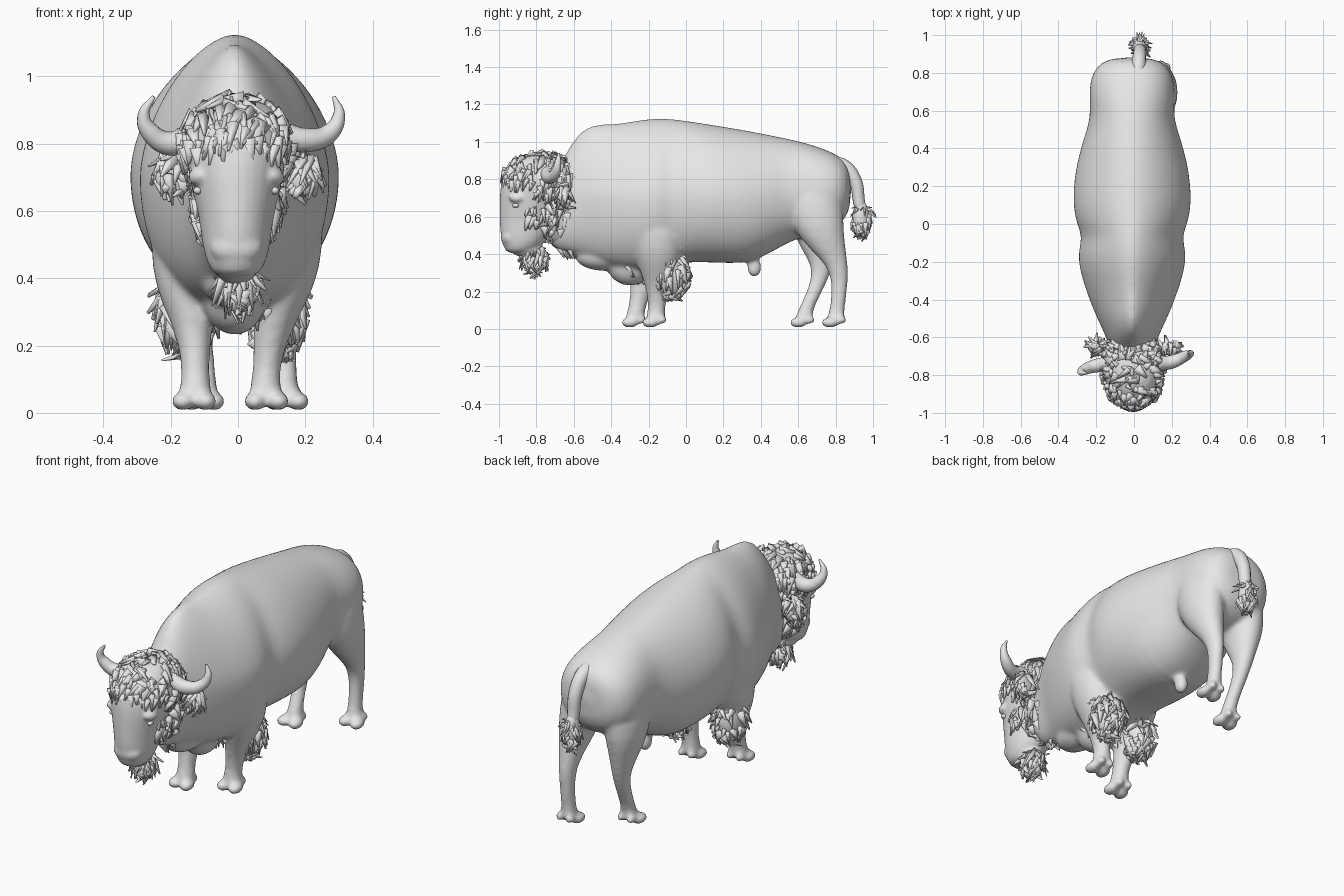
import bpy
import bmesh
import math
import random
from mathutils import Matrix, Vector

random.seed(7)
cube = bpy.data.objects.get("Cube")
if cube:
    bpy.data.objects.remove(cube, do_unlink=True)

grey = bpy.data.materials.new("plain grey")
grey.use_nodes = True
grey.diffuse_color = (0.8, 0.8, 0.8, 1)
grey.node_tree.nodes["Principled BSDF"].inputs["Base Color"].default_value = (0.8, 0.8, 0.8, 1)


def finish(name, bm):
    """Turn a bmesh into a smooth, coloured object."""
    bmesh.ops.recalc_face_normals(bm, faces=bm.faces)
    mesh = bpy.data.meshes.new(name)
    bm.to_mesh(mesh)
    bm.free()
    mesh.materials.append(grey)
    mesh.shade_smooth()
    obj = bpy.data.objects.new(name, mesh)
    bpy.context.collection.objects.link(obj)
    return obj


def blend(obj, voxel, steps):
    """Fuse overlapping volumes into one skin."""
    obj.modifiers.new("round", 'SUBSURF').levels = 1
    obj.modifiers["round"].render_levels = 1
    fuse = obj.modifiers.new("fuse", 'REMESH')
    fuse.mode = 'VOXEL'
    fuse.voxel_size = voxel
    fuse.use_smooth_shade = True
    relax = obj.modifiers.new("relax", 'SMOOTH')
    relax.factor = 0.5
    relax.iterations = steps


def loft(bm, rings):
    """Skin a row of equal point rings and cap both ends."""
    rows = [[bm.verts.new(p) for p in ring] for ring in rings]
    n = len(rows[0])
    for a, b in zip(rows, rows[1:]):
        for i in range(n):
            j = (i + 1) % n
            bm.faces.new((a[i], a[j], b[j], b[i]))
    bm.faces.new(rows[0])
    bm.faces.new(rows[-1])


def angles(n):
    return [math.tau * i / n for i in range(n)]


def flat_ring(x, y, z, rx, ry):
    return [(x + rx * math.cos(t), y + ry * math.sin(t), z) for t in angles(16)]


def body_ring(y, low, high, w, p):
    """Upright section: sloping back above, full belly below."""
    mid = low + 0.48 * (high - low)
    ring = []
    for t in angles(32):
        c, s = math.cos(t), math.sin(t)
        x = math.copysign(abs(c) ** (p if s > 0 else 0.82), c) * w
        z = mid + s ** p * (high - mid) if s > 0 else mid + s * (mid - low)
        ring.append((x - 0.01, y, z))
    return ring


def ball(bm, centre, radii, tilt=0.0):
    m = Matrix.Translation(centre) @ Matrix.Rotation(tilt, 4, 'Y') @ Matrix.Diagonal((*radii, 1))
    bmesh.ops.create_uvsphere(bm, u_segments=16, v_segments=10, radius=1, matrix=m)


def tuft(bm, point, direction, length, width):
    """One pointed lock of hair rooted near a point."""
    d = Vector(direction).normalized()
    m = (Matrix.Translation(Vector(point) + d * length * 0.2)
         @ d.to_track_quat('Z', 'Y').to_matrix().to_4x4()
         @ Matrix.Rotation(random.uniform(0, math.pi), 4, 'Z')
         @ Matrix.Diagonal((1, 0.6, 1, 1)))
    bmesh.ops.create_cone(bm, cap_ends=True, segments=6, radius1=width,
                          radius2=width * 0.2, depth=length, matrix=m)


def wool(bm, centre, radii, count, length, width, keep=lambda p: True, lift=0.15):
    """Lay drooping locks close along an ellipsoid."""
    centre = Vector(centre)
    made = 0
    while made < count:
        n = Vector([random.gauss(0, 1) for _ in range(3)]).normalized()
        p = centre + Vector(a * b for a, b in zip(n, radii))
        if keep(p):
            flow = Vector([random.uniform(-0.5, 0.5) for _ in range(3)]) - Vector((0, 0, 1))
            flow -= n * flow.dot(n)
            tuft(bm, p, flow.normalized() + n * lift,
                 length * random.uniform(0.7, 1.3), width * random.uniform(0.7, 1.3))
            made += 1


def tapered_curve(name, points, thickness):
    """Round rod along (x, y, z, relative radius) points."""
    curve = bpy.data.curves.new(name, 'CURVE')
    curve.dimensions = '3D'
    curve.bevel_depth = thickness
    curve.bevel_resolution = 4
    curve.use_fill_caps = True
    spline = curve.splines.new('BEZIER')
    spline.bezier_points.add(len(points) - 1)
    for knot, (x, y, z, r) in zip(spline.bezier_points, points):
        knot.co = (x, y, z)
        knot.radius = r
        knot.handle_left_type = knot.handle_right_type = 'AUTO'
    curve.materials.append(grey)
    bpy.context.collection.objects.link(bpy.data.objects.new(name, curve))


# Trunk: y, underside, back line, half width, peakedness
trunk = [(-.76, .46, .80, .08, 1), (-.67, .41, .88, .115, 1), (-.61, .40, 1, .135, 1.15),
         (-.55, .38, 1.07, .16, 1.3), (-.48, .35, 1.1, .195, 1.35), (-.38, .32, 1.095, .235, 1.3),
         (-.25, .30, 1.12, .278, 1.25), (-.15, .31, 1.13, .29, 1.22), (-.07, .34, 1.125, .262, 1.2),
         (0, .355, 1.115, .295, 1.18), (.1, .355, 1.1, .315, 1.15), (.22, .35, 1.08, .31, 1.12),
         (.34, .35, 1.06, .29, 1.1), (.46, .41, 1.035, .255, 1.05), (.56, .47, 1.015, .22, 1),
         (.66, .5, .99, .228, .95), (.76, .52, .955, .224, .92), (.83, .56, .92, .195, .9),
         (.885, .64, .86, .12, .9)]
bm = bmesh.new()
loft(bm, [body_ring(*r) for r in trunk])

# Legs: x, y, z, x radius, y radius
front_leg = [(.15, -.17, .65, .11, .16), (.15, -.155, .48, .105, .135), (.14, -.15, .38, .092, .125),
             (.115, -.15, .29, .07, .09), (.095, -.155, .21, .05, .06),
             (.085, -.155, .13, .041, .047), (.08, -.16, .08, .046, .05), (.085, -.165, .04, .055, .055)]
rear_leg = [(.12, .65, .84, .08, .14), (.125, .68, .68, .106, .165), (.137, .705, .54, .1, .14),
            (.14, .755, .43, .07, .1), (.14, .81, .34, .046, .058), (.14, .825, .25, .037, .044),
            (.14, .81, .12, .034, .04), (.14, .805, .08, .04, .044), (.145, .795, .04, .048, .05)]


def leg(bm, shape, side, dx, dy):
    """Mirror a leg and swing its lower part by a stride."""
    rings = []
    for x, y, z, rx, ry in shape:
        swing = min(1, max(0, (0.55 - z) / 0.45))
        rings.append((side * x + dx * swing, y + dy * swing, z, rx, ry))
    loft(bm, [flat_ring(*r) for r in rings])
    x, y = rings[-1][:2]
    for toe in (-1, 1):
        ball(bm, (x + toe * .034, y - .025, .034), (.036, .05, .028))
        ball(bm, (x + toe * .028, y + .035, .048), (.024, .03, .024))


leg(bm, front_leg, 1, 0, 0)
leg(bm, front_leg, -1, -.045, -.11)
leg(bm, rear_leg, 1, 0, 0)
leg(bm, rear_leg, -1, .04, -.17)
chaps = [(.115, -.075, .29), (-.155, -.15, .29)]
for c in chaps:
    ball(bm, c, (.076, .082, .125))
ball(bm, (-.01, -.30, .35), (.10, .13, .12))
ball(bm, (-.01, -.44, .39), (.10, .16, .08))
ball(bm, (-.01, .365, .33), (.035, .04, .055))
blend(finish("body_and_legs", bm), 0.012, 8)

# Head: skull, muzzle, jaw and brows
skull = [(-.90, .40, .06, .055), (-.875, .44, .088, .105), (-.86, .5, .104, .135),
         (-.845, .58, .112, .155), (-.825, .66, .135, .175), (-.81, .74, .15, .19),
         (-.79, .82, .155, .195), (-.775, .88, .135, .165), (-.76, .935, .08, .09)]
bm = bmesh.new()
loft(bm, [flat_ring(-.005, *r) for r in skull])
ball(bm, (-.005, -.75, .78), (.165, .17, .14))
ball(bm, (-.005, -.94, .49), (.082, .052, .055))
ball(bm, (-.005, -.85, .43), (.065, .09, .05))
ball(bm, (-.005, -.68, .60), (.12, .09, .16))
for s in (-1, 1):
    ball(bm, (s * .105 - .005, -.90, .705), (.04, .05, .03), s * .4)
    ball(bm, (s * .19, -.65, .70), (.06, .025, .06), s * .6)
blend(finish("head", bm), 0.009, 3)

# Eyes
bm = bmesh.new()
for s in (-1, 1):
    ball(bm, (s * .114 - .005, -.91, .66), (.014, .018, .012))
finish("eyes", bm)

# Woolly cap, cheeks and ear fringes
bm = bmesh.new()
wool(bm, (-.005, -.77, .79), (.16, .205, .145), 280, .07, .026,
     lambda p: p.z > .76 or (p.y > -.8 and p.z > .66))
wool(bm, (-.005, -.70, .64), (.13, .12, .17), 90, .08, .026, lambda p: p.y > -.76)
wool(bm, (-.005, -.79, .60), (.122, .17, .14), 40, .07, .024, lambda p: p.y > -.86 and abs(p.x) > .09)
for s in (-1, 1):
    wool(bm, (s * .19, -.65, .71), (.045, .03, .06), 28, .08, .022)
finish("head_wool", bm)

# Beard and throat fringe
bm = bmesh.new()
wool(bm, (.0, -.81, .375), (.05, .06, .065), 50, .09, .02)
for i in range(120):
    y = random.uniform(-.68, -.2)
    spread = .04 + .12 * (y + .68)
    low = .42 - .5 * max(0, y + .53)
    tuft(bm, (random.uniform(-spread, spread) - .01, y, low + random.uniform(0, .06)),
         (random.uniform(-.3, .3), random.uniform(.2, .8), -1), random.uniform(.06, .11), .024)
finish("beard_and_chest_hair", bm)

# Shaggy hair on the forelegs
bm = bmesh.new()
for c in chaps:
    wool(bm, c, (.078, .086, .125), 95, .085, .022)
finish("foreleg_hair", bm)

# Horns
tapered_curve("left_horn", [(.12, -.74, .83, 1.1), (.2, -.73, .81, 1), (.27, -.70, .83, .8),
                            (.3, -.685, .885, .5), (.285, -.68, .94, .15)], .036)
tapered_curve("right_horn", [(-.13, -.74, .825, 1.1), (-.2, -.75, .80, 1), (-.262, -.77, .835, .8),
                             (-.28, -.785, .885, .5), (-.25, -.79, .94, .15)], .036)

# Tail and its tuft
tapered_curve("tail", [(.02, .78, .89, 1.2), (.025, .85, .865, 1.2), (.03, .905, .79, 1.1),
                       (.03, .925, .68, 1), (.03, .945, .57, .8), (.03, .955, .5, .4)], .032)
bm = bmesh.new()
ball(bm, (.03, .935, .59), (.04, .045, .1))
wool(bm, (.03, .938, .575), (.038, .043, .085), 50, .07, .018)
finish("tail_tuft", bm)
